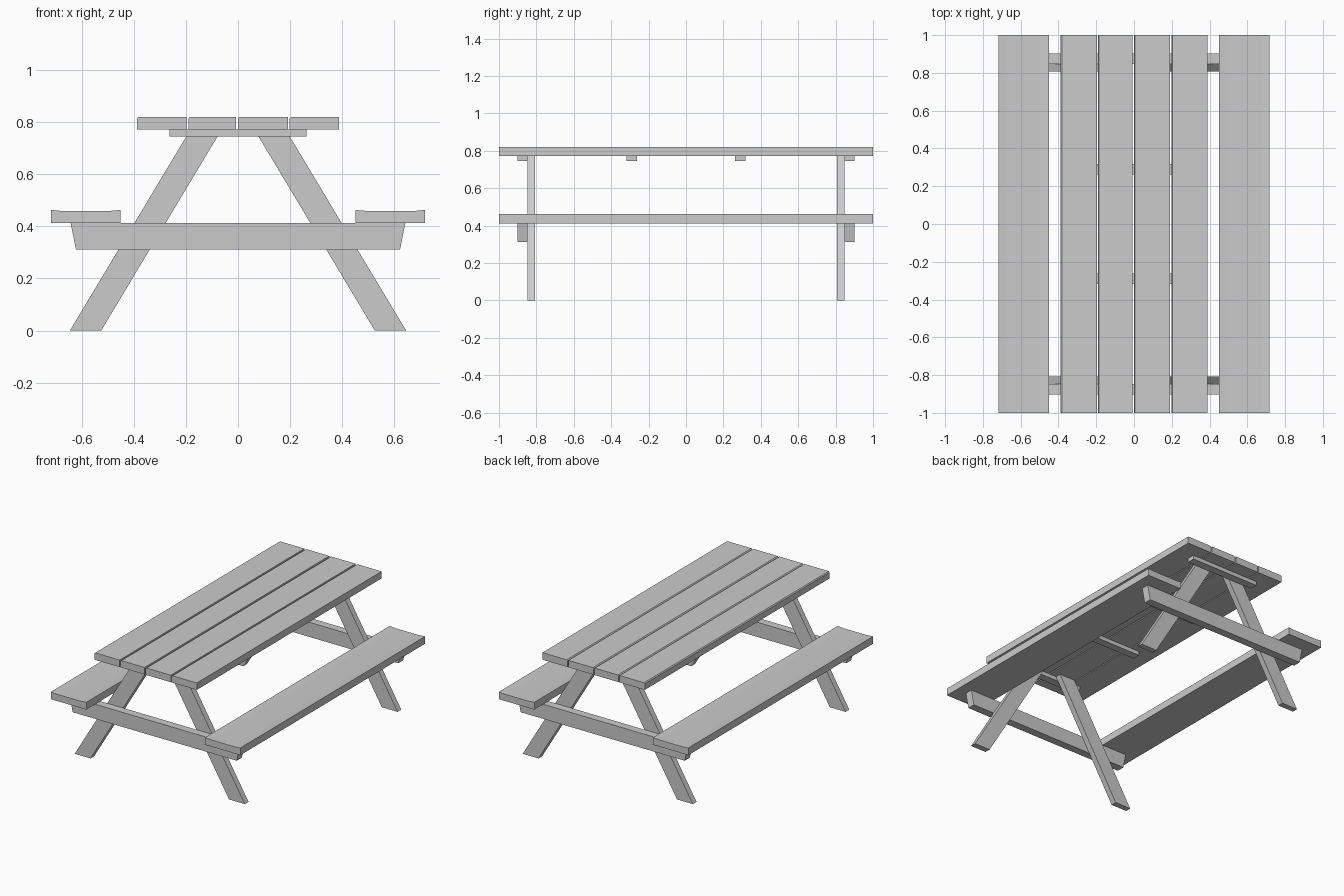
import bpy, bmesh

if "Cube" in bpy.data.objects:
    bpy.data.objects.remove(bpy.data.objects["Cube"])

wood = bpy.data.materials.new("pale grey wood")
wood.diffuse_color = (0.6, 0.6, 0.6, 1)
wood.use_nodes = True
wood.node_tree.nodes["Principled BSDF"].inputs["Base Color"].default_value = wood.diffuse_color


def board(name, profile, y0, y1):
    """Extrude an (x, z) outline along y into a flat-sided board."""
    bm = bmesh.new()
    face = bm.faces.new([bm.verts.new((x, y0, z)) for x, z in profile])
    new = bmesh.ops.extrude_face_region(bm, geom=[face])["geom"]
    verts = [v for v in new if isinstance(v, bmesh.types.BMVert)]
    bmesh.ops.translate(bm, verts=verts, vec=(0, y1 - y0, 0))
    bmesh.ops.recalc_face_normals(bm, faces=bm.faces)
    mesh = bpy.data.meshes.new(name)
    bm.to_mesh(mesh)
    bm.free()
    mesh.materials.append(wood)
    obj = bpy.data.objects.new(name, mesh)
    bpy.context.collection.objects.link(obj)
    return obj


# Table top: four planks, top edge slightly eased on the left
for x0, x1 in ((-0.388, -0.197), (-0.19, -0.008), (0.0, 0.191), (0.198, 0.388)):
    board("top_plank", [(x0, 0.772), (x1, 0.772), (x1, 0.82),
                        (x0 + 0.006, 0.82), (x0, 0.814)], -1, 1)

# Cleats under the top: at both ends and two in the middle
for y0, y1 in ((0.847, 0.902), (0.262, 0.317), (-0.317, -0.262), (-0.902, -0.847)):
    board("top_cleat", [(-0.262, 0.745), (0.262, 0.745),
                        (0.262, 0.772), (-0.262, 0.772)], y0, y1)

# Seats with a very shallow dip, one on each side
for s in (-1, 1):
    seat = [(0.45, 0.413), (0.718, 0.413), (0.718, 0.463),
            (0.675, 0.459), (0.495, 0.459), (0.45, 0.463)]
    board("seat", [(s * x, z) for x, z in seat], -1, 1)

# End frames: seat beam outside, two slanted legs inside
for e in (-1, 1):
    beam = [(-0.622, 0.312), (0.622, 0.312), (0.642, 0.412), (-0.642, 0.412)]
    board("seat_beam", beam, *sorted((e * 0.847, e * 0.902)))
    for s in (-1, 1):
        leg = [(0.525, 0), (0.645, 0), (0.182, 0.772), (0.062, 0.772)]
        board("leg", [(s * x, z) for x, z in leg],
              *sorted((e * 0.807, e * 0.847)))
